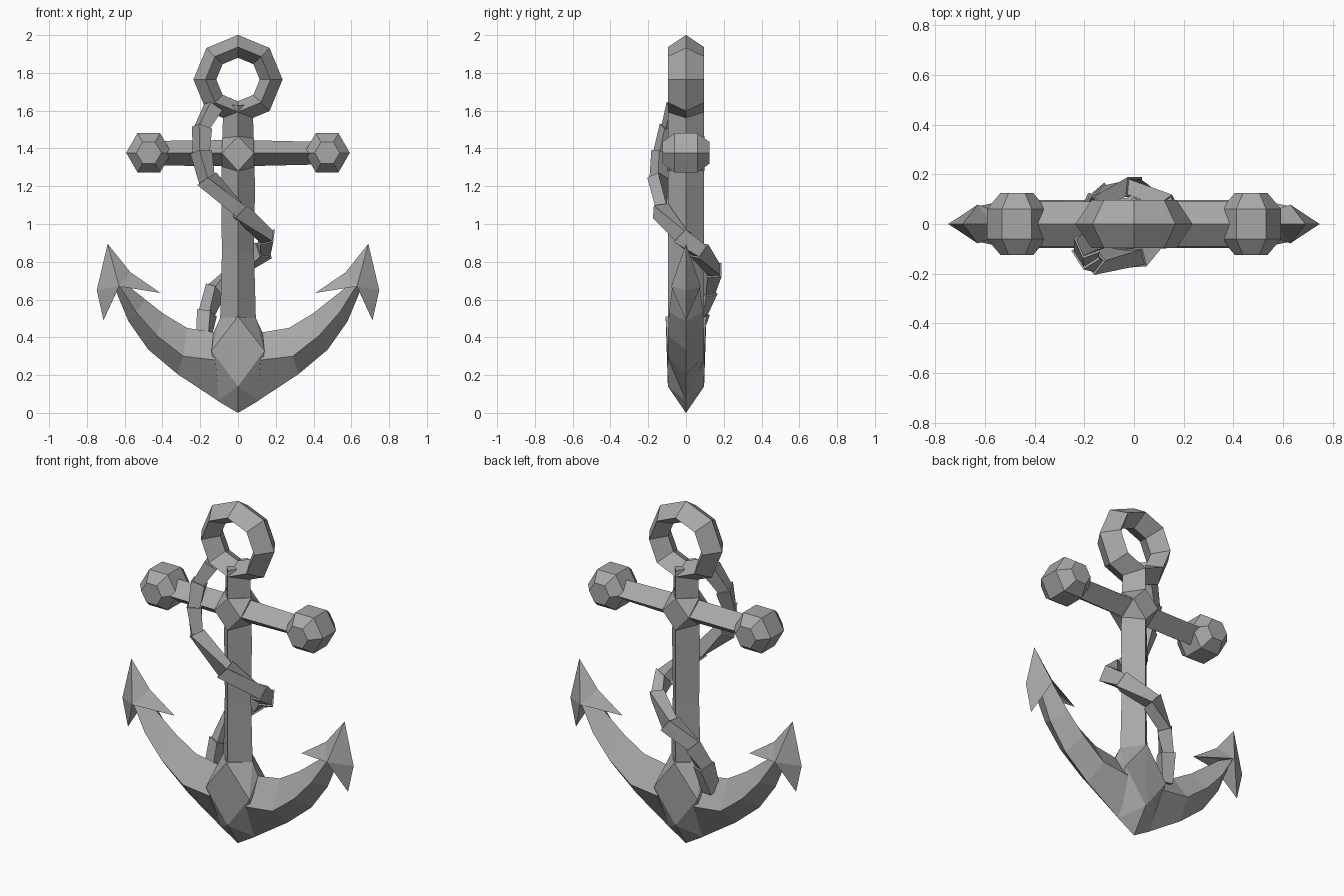
import bpy, bmesh, math
from mathutils import Vector

if "Cube" in bpy.data.objects:
    bpy.data.objects.remove(bpy.data.objects["Cube"])

iron = bpy.data.materials.new("iron grey")
iron.diffuse_color = (0.39, 0.39, 0.39, 1)
iron.use_nodes = True
iron.node_tree.nodes["Principled BSDF"].inputs["Base Color"].default_value = iron.diffuse_color


def finish(name, bm):
    bmesh.ops.recalc_face_normals(bm, faces=bm.faces[:])
    me = bpy.data.meshes.new(name)
    bm.to_mesh(me)
    bm.free()
    me.materials.append(iron)
    ob = bpy.data.objects.new(name, me)
    bpy.context.collection.objects.link(ob)
    return ob


def loft(name, sections, closed=False):
    """Skin a list of equal-length cross-sections."""
    bm = bmesh.new()
    rings = [[bm.verts.new(p) for p in s] for s in sections]
    n = len(rings[0])
    for i in range(len(rings) - (0 if closed else 1)):
        a, b = rings[i], rings[(i + 1) % len(rings)]
        for j in range(n):
            k = (j + 1) % n
            bm.faces.new((a[j], a[k], b[k], b[j]))
    if not closed:
        bm.faces.new(rings[0])
        bm.faces.new(rings[-1])
    return finish(name, bm)


def hull(name, points):
    bm = bmesh.new()
    for p in points:
        bm.verts.new(p)
    res = bmesh.ops.convex_hull(bm, input=bm.verts[:])
    junk = [v for v in res["geom_interior"] if isinstance(v, bmesh.types.BMVert)]
    bmesh.ops.delete(bm, geom=junk, context='VERTS')
    bmesh.ops.dissolve_limit(bm, angle_limit=0.01, verts=bm.verts[:], edges=bm.edges[:])
    return finish(name, bm)


# Top ring: octagon with a diamond cross-section
ring = []
for i in range(8):
    a = i * math.pi / 4
    ring.append([(r * math.sin(a), y, 1.765 + r * math.cos(a))
                 for r, y in ((0.236, 0), (0.172, 0.096), (0.115, 0), (0.172, -0.096))])
loft("top_ring", ring, closed=True)

# Diamond-section shank
loft("shank", [[(w, 0, z), (0, 0.096, z), (-w, 0, z), (0, -0.096, z)]
               for z, w in ((0.3, 0.1), (0.85, 0.085), (1.2, 0.09), (1.63, 0.078))])

# Diamond-section crossbar and its faceted joint
loft("crossbar", [[(x, 0, 1.375 + h), (x, 0.09, 1.375), (x, 0, 1.375 - h), (x, -0.09, 1.375)]
                  for x, h in ((-0.42, 0.065), (0, 0.07), (0.42, 0.06))])
joint = []
for s in (-1, 1):
    joint += [(0, s * 0.097, 1.465), (0.085, s * 0.097, 1.375),
              (-0.085, s * 0.097, 1.375), (0, s * 0.097, 1.28)]
    joint += [(s * 0.085, 0, 1.455), (s * 0.085, 0, 1.3)]
hull("crossbar_joint", joint)

# Crown where the shank meets the arms
crown = [(0, 0, 0.0)]
for s in (-1, 1):
    crown += [(0, s * 0.108, 0.51), (0, s * 0.096, 0.14)]
    for m in (-1, 1):
        crown += [(m * 0.08, s * 0.1, 0.41), (m * 0.14, s * 0.097, 0.33),
                  (m * 0.09, s * 0.096, 0.26)]
for m in (-1, 1):
    crown += [(m * 0.13, 0, 0.425), (m * 0.11, 0, 0.065), (m * 0.095, 0, 0.5)]
hull("crown", crown)

# Arm stations: lower edge, ridge, upper edge (x, z), then half depth
ARM = [((0.10, 0.06), (0.12, 0.28), (0.12, 0.425), 0.096),
       ((0.32, 0.205), (0.29, 0.30), (0.27, 0.45), 0.096),
       ((0.475, 0.335), (0.43, 0.41), (0.395, 0.525), 0.096),
       ((0.58, 0.485), (0.54, 0.535), (0.49, 0.60), 0.09),
       ((0.655, 0.665), (0.625, 0.67), (0.585, 0.675), 0.072)]
# Fluke points
FLUKE = dict(T=(0.69, 0, 0.895), M=(0.748, 0, 0.65), B=(0.712, 0, 0.49),
             N=(0.57, 0, 0.745), I=(0.41, 0, 0.635), C=(0.62, 0, 0.69))
FACES = ("TMF", "MBF", "TFN", "NFI", "BCF", "ICF")

for side, m in (("left", -1), ("right", 1)):
    loft(side + "_arm", [[(m * lo[0], 0, lo[1]), (m * rd[0], -d, rd[1]),
                          (m * up[0], 0, up[1]), (m * rd[0], d, rd[1])]
                         for lo, rd, up, d in ARM])

    bm = bmesh.new()
    v = {k: bm.verts.new((m * p[0], p[1], p[2])) for k, p in FLUKE.items()}
    for s in (-1, 1):
        v["F"] = bm.verts.new((m * 0.63, s * 0.078, 0.67))
        for f in FACES:
            bm.faces.new([v[c] for c in f])
    finish(side + "_fluke", bm)

    # Hexagonal knob at the end of the crossbar
    loft(side + "_knob", [[(m * 0.472 + r * math.cos(k * math.pi / 3), y,
                            1.377 + r * math.sin(k * math.pi / 3)) for k in range(6)]
                          for y, r in ((-0.125, 0.066), (-0.06, 0.12),
                                       (0.06, 0.12), (0.125, 0.066))])

# Rope winding around the shank, as overlapping blocks
PATH = [Vector(p) for p in (
    (-0.13, -0.05, 1.62), (-0.19, -0.085, 1.51), (-0.195, -0.125, 1.38),
    (-0.165, -0.145, 1.24), (0.01, -0.135, 1.07), (0.155, -0.02, 0.93),
    (0.135, 0.07, 0.86), (0.0, 0.15, 0.755), (-0.12, 0.11, 0.65),
    (-0.165, 0.07, 0.53), (-0.185, 0.03, 0.37))]


def rope_section(i, size):
    p = PATH[i]
    t = (PATH[min(i + 1, len(PATH) - 1)] - PATH[max(i - 1, 0)]).normalized()
    out = Vector((p.x, p.y, 0))
    out = (out - t * out.dot(t)).normalized()
    w = t.cross(out)
    return [p + out * a * size * 0.85 + w * b * size
            for a, b in ((1, 1), (1, -1), (-1, -1), (-1, 1))]


for i in range(len(PATH) - 1):
    loft("rope_%02d" % (i + 1), [rope_section(i, 0.046), rope_section(i + 1, 0.037)])
